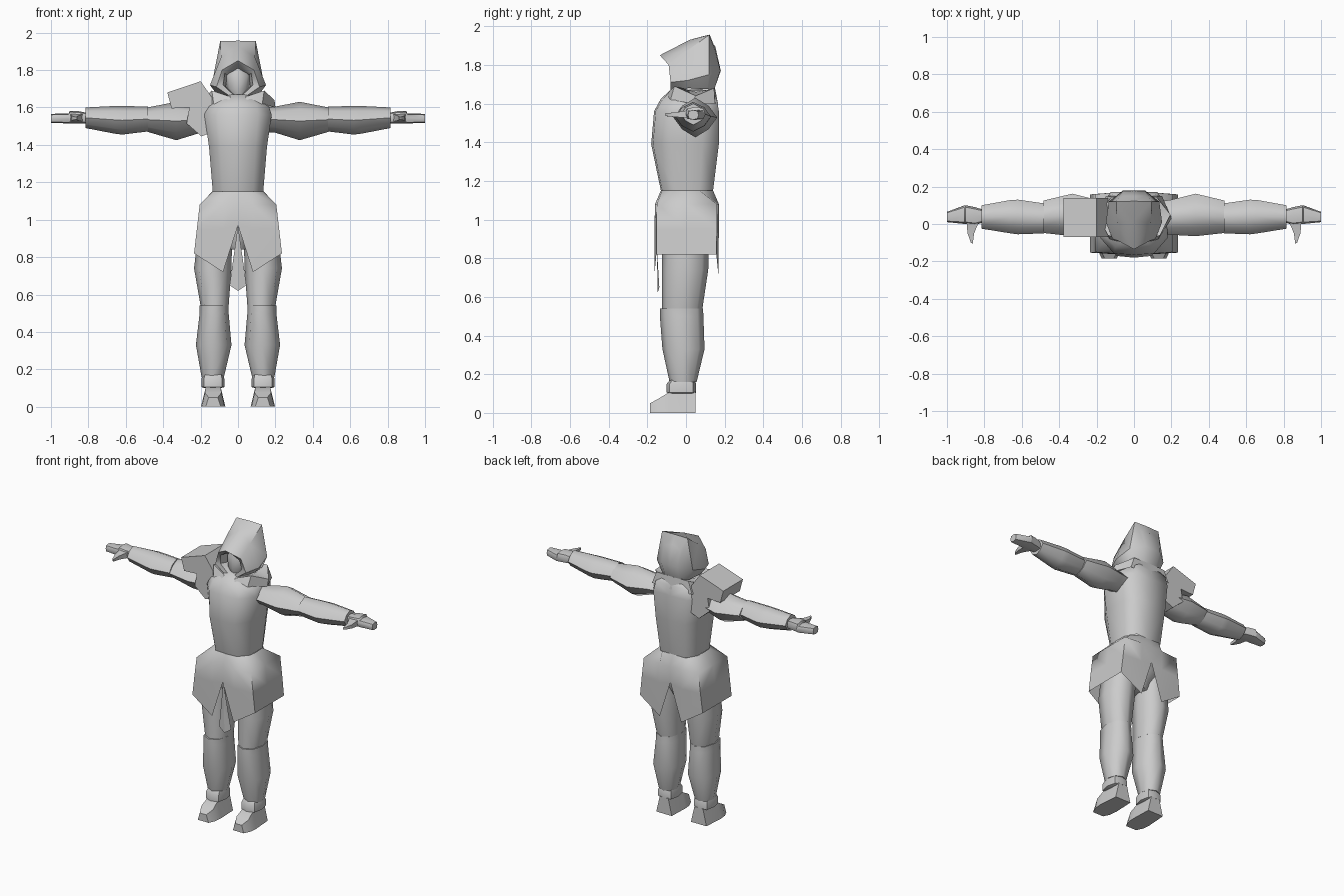
import bpy, bmesh, math
from mathutils import Vector

cloth = bpy.data.materials.new("plain_grey")
cloth.diffuse_color = (0.6, 0.6, 0.6, 1)


def make(name, verts, faces, angle=60, mirror=False):
    """Mesh object with merged points, outward normals and optional x mirror."""
    bm = bmesh.new()
    vs = [bm.verts.new(v) for v in verts]
    for f in faces:
        bm.faces.new([vs[i] for i in f])
    bmesh.ops.remove_doubles(bm, verts=bm.verts, dist=0.0005)
    bmesh.ops.recalc_face_normals(bm, faces=bm.faces)
    me = bpy.data.meshes.new(name)
    bm.to_mesh(me)
    bm.free()
    me.materials.append(cloth)
    ob = bpy.data.objects.new(name, me)
    bpy.context.collection.objects.link(ob)
    bpy.context.view_layer.objects.active = ob
    ob.select_set(True)
    if angle:
        bpy.ops.object.shade_smooth_by_angle(angle=math.radians(angle))
    ob.select_set(False)
    if mirror:
        m = ob.modifiers.new("mirror", 'MIRROR')
        m.merge_threshold = 0.001
    return ob


def loft(name, rings, closed=True, cap=(True, True), **kw):
    """Skin a list of rings that all have the same number of points."""
    n = len(rings[0])
    verts = [p for r in rings for p in r]
    faces = []
    for k in range(len(rings) - 1):
        for i in range(n if closed else n - 1):
            j = (i + 1) % n
            faces.append((k * n + i, k * n + j, k * n + n + j, k * n + n + i))
    if cap[0]:
        faces.append(tuple(range(n)))
    if cap[1]:
        faces.append(tuple(range((len(rings) - 1) * n, len(rings) * n)))
    return make(name, verts, faces, **kw)


def oval(a0, a1, b0, b1, n, p):
    """Superellipse outline inside a box; p = 1 is a diamond, p = 2 an oval."""
    out = []
    for i in range(n):
        t = 2 * math.pi * i / n
        c, s = math.cos(t), math.sin(t)
        out.append(((a0 + a1) / 2 + (a1 - a0) / 2 * math.copysign(abs(c) ** (2 / p), c),
                    (b0 + b1) / 2 + (b1 - b0) / 2 * math.copysign(abs(s) ** (2 / p), s)))
    return out


def limb(name, axis, secs, n=8, p=2.0, **kw):
    """Sections (position, a0, a1, b0, b1) along x (a=y, b=z) or z (a=x, b=y)."""
    rings = []
    for t, *box in secs:
        pts = oval(*box, n, p)
        rings.append([(t, a, b) if axis == 'x' else (a, b, t) for a, b in pts])
    return loft(name, rings, mirror=True, **kw)


# torso: half outline from front centre to back centre at each height
def half(front, back, w, z, fw=0.6, bw=0.7, drop=0.0):
    return [(0, front, z), (w * fw, front * 0.95, z - drop / 3), (w, front * 0.45, z - drop),
            (w, back * 0.5, z - drop), (w * bw, back, z), (0, back, z)]


loft("torso", [half(-0.08, 0.14, 0.07, 1.67),
               half(-0.13, 0.16, 0.165, 1.625, drop=0.02),
               half(-0.165, 0.17, 0.18, 1.56),
               half(-0.18, 0.17, 0.155, 1.39),
               half(-0.13, 0.14, 0.135, 1.15)],
     closed=False, cap=(True, False), angle=75, mirror=True)


# skirt with slits at the front and back centre
def skirt_row(front, back, w, z, zc, zi, xi=0.08):
    return [(0, front, zc), (xi, front, zi), (w, front * 0.94, z), (w, 0, z),
            (w, back * 0.94, z), (xi, back, zi), (0, back, zc)]


loft("skirt", [[(0, -.13, 1.15), (.07, -.124, 1.15), (.135, -.06, 1.15), (.138, 0, 1.15),
                (.135, .07, 1.15), (.08, .14, 1.15), (0, .14, 1.15)],
               skirt_row(-0.16, 0.17, 0.205, 1.08, 1.08, 1.08),
               skirt_row(-0.163, 0.17, 0.22, 0.95, 0.97, 0.95),
               skirt_row(-0.163, 0.167, 0.235, 0.82, 0.97, 0.72)],
     closed=False, cap=(False, False), angle=75, mirror=True)

# narrow hanging cloth in the front slit
make("front_flap", [(0, -.158, .97), (-.045, -.138, .65), (0, -.146, .62), (.045, -.138, .65),
                    (0, -.15, .80)],
     [(0, 1, 4), (1, 2, 4), (2, 3, 4), (3, 0, 4)], angle=0)

# hips hidden under the skirt
limb("hips", 'z', [(1.12, -.12, .12, -.11, .11), (.95, -.19, .19, -.13, .13),
                   (.84, -.08, .08, -.08, .08)], p=2.5).modifiers.clear()

# legs
limb("thigh", 'z', [(.95, .03, .21, -.12, .12), (.74, .035, .235, -.125, .115),
                    (.54, .05, .20, -.125, .085)], p=2.2)
limb("shin", 'z', [(.54, .05, .205, -.135, .088), (.50, .05, .205, -.135, .09),
                   (.33, .035, .225, -.122, .096), (.16, .075, .195, -.085, .055)], p=2.2)
limb("ankle_cuff", 'z', [(.175, .08, .185, -.08, .04), (.15, .073, .195, -.10, .053),
                         (.105, .073, .195, -.10, .053), (.10, .09, .18, -.08, .04)],
     p=3, angle=40)

# feet: wide heel, narrow raised toe
foot_rows = []
for y, x0, x1, z in [(.05, .08, .18, .11), (-.09, .075, .19, .105), (-.14, .08, .185, .075),
                     (-.185, .10, .165, .05)]:
    s = 0.018 if y > -.1 else 0.008
    foot_rows.append([(x0 - .008, y, 0), (x1 + .008, y, 0), (x1 - s, y, z), (x0 + s, y, z)])
loft("foot", foot_rows, mirror=True, angle=40)

# arms
limb("upper_arm", 'x', [(.13, -.05, .12, 1.47, 1.60), (.20, -.058, .13, 1.465, 1.605),
                        (.33, -.065, .162, 1.425, 1.63), (.485, -.048, .125, 1.47, 1.60)], p=1.35)
limb("forearm", 'x', [(.48, -.05, .11, 1.472, 1.605), (.62, -.055, .13, 1.455, 1.608),
                      (.66, -.05, .128, 1.46, 1.608), (.815, -.025, .10, 1.49, 1.60)], p=1.5)

# hands: palm tapering to flat fingers, thumb to the front
limb("hand", 'x', [(.80, .01, .075, 1.515, 1.57), (.85, -.005, .09, 1.515, 1.58),
                   (.90, 0, .10, 1.515, 1.582), (.905, 0, .10, 1.515, 1.568),
                   (1.0, .01, .065, 1.517, 1.566)], p=3, angle=45)
loft("thumb", [[(.83, .01, 1.525), (.895, .01, 1.525), (.895, .01, 1.565), (.83, .01, 1.565)],
               [(.855, -.05, 1.53), (.89, -.05, 1.53), (.89, -.05, 1.555), (.855, -.05, 1.555)],
               [(.862, -.105, 1.535), (.872, -.10, 1.535), (.872, -.10, 1.55), (.862, -.105, 1.55)]],
     mirror=True, angle=45)

# pauldron on one shoulder: flat profile pushed through in y
prof = [(-.20, 1.74), (-.378, 1.68), (-.355, 1.595), (-.26, 1.60), (-.275, 1.515),
        (-.195, 1.445), (-.135, 1.47), (-.14, 1.655)]
loft("shoulder_pad", [[(x, y, z) for x, z in prof] for y in (-.07, .14)], angle=0)

# folded collar with raised points and a neck inside
loft("collar", [[(0, -.13, 1.615), (.13, -.08, 1.62), (.20, .03, 1.60), (.15, .15, 1.60), (0, .165, 1.60)],
                [(0, -.10, 1.645), (.14, -.06, 1.69), (.195, .05, 1.64), (.12, .145, 1.68), (0, .15, 1.68)],
                [(0, -.06, 1.63), (.08, -.03, 1.66), (.10, .05, 1.66), (.07, .11, 1.67), (0, .12, 1.67)]],
     closed=False, cap=(False, False), angle=40, mirror=True)
limb("neck", 'z', [(1.60, -.07, .07, -.05, .09), (1.74, -.06, .06, -.04, .08)]).modifiers.clear()

# hood: inner opening, rim, crown and back, each from top to bottom
loft("hood", [[(0, -.02, 1.80), (.06, -.01, 1.77), (.065, -.01, 1.71), (0, -.03, 1.66)],
              [(0, -.10, 1.83), (.07, -.085, 1.785), (.08, -.075, 1.72), (0, -.075, 1.645)],
              [(0, -.135, 1.85), (.085, -.09, 1.80), (.115, -.08, 1.71), (0, -.08, 1.63)],
              [(0, .02, 1.93), (.09, .0, 1.87), (.15, .01, 1.72), (.12, .01, 1.68)],
              [(0, .122, 1.957), (.095, .12, 1.955), (.135, .12, 1.75), (.105, .11, 1.675)],
              [(0, .145, 1.90), (.06, .15, 1.88), (.06, .178, 1.77), (.05, .145, 1.67)],
              [(0, .15, 1.90), (0, .155, 1.88), (0, .18, 1.77), (0, .145, 1.67)]],
     closed=False, cap=(False, False), angle=42, mirror=True)

# face inside the hood
limb("face", 'z', [(1.655, -.03, .03, -.05, .03), (1.70, -.06, .06, -.062, .05),
                   (1.77, -.07, .07, -.062, .06), (1.83, -.05, .05, -.04, .05)]).modifiers.clear()
